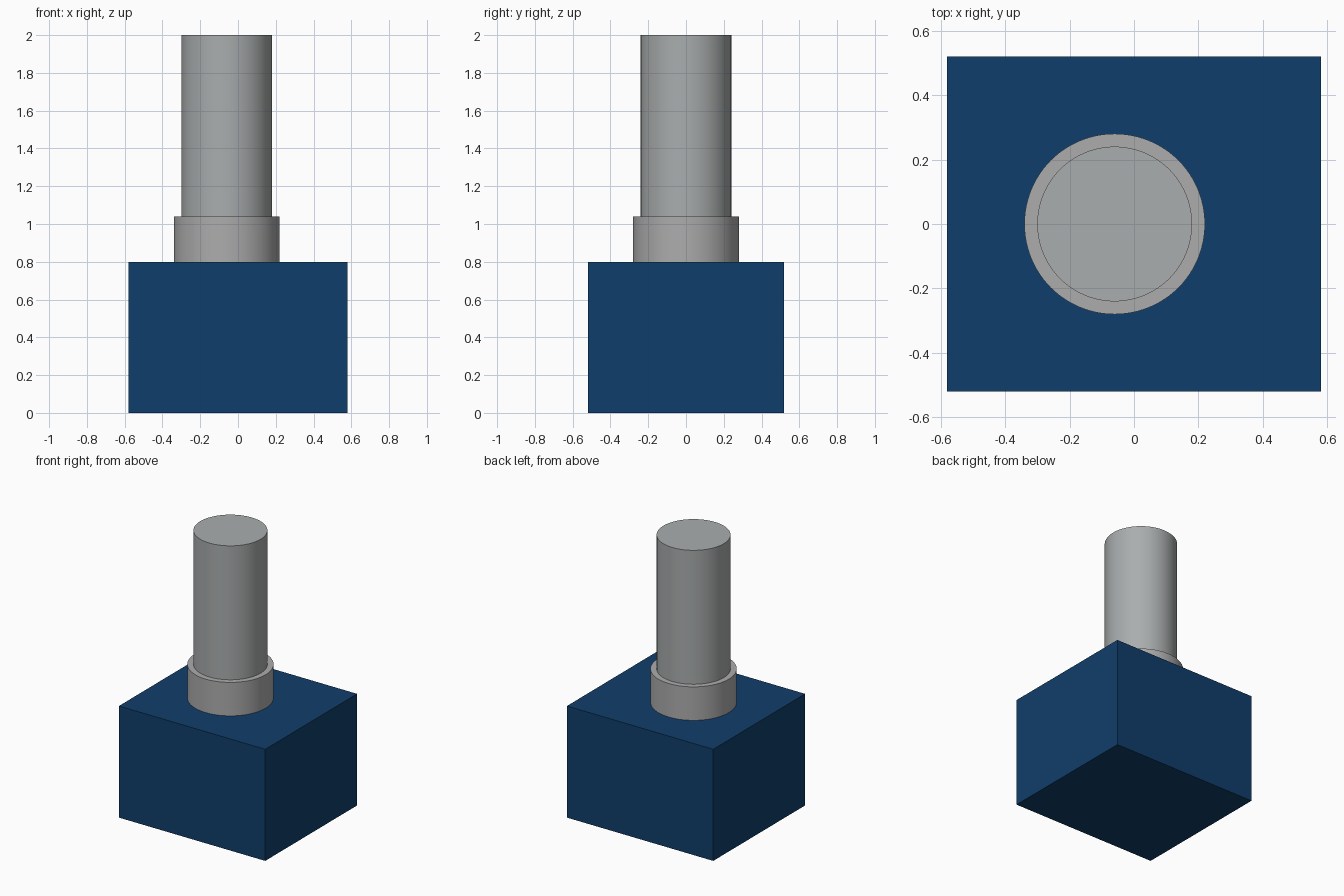
import bpy
import math

cube = bpy.data.objects.get("Cube")
if cube:
    bpy.data.objects.remove(cube, do_unlink=True)


def material(name, color):
    mat = bpy.data.materials.new(name)
    mat.use_nodes = True
    mat.diffuse_color = (*color, 1)
    mat.node_tree.nodes["Principled BSDF"].inputs["Base Color"].default_value = (*color, 1)
    return mat


blue = material("navy blue", (0.005, 0.048, 0.147))
steel = material("steel grey", (0.40, 0.42, 0.42))
collar_grey = material("collar grey", (0.41, 0.415, 0.41))

AXIS_X = -0.06  # the shaft sits off centre on the housing


def cylinder(name, radius, z0, z1, mat):
    bpy.ops.mesh.primitive_cylinder_add(
        vertices=96, radius=radius, depth=z1 - z0,
        location=(AXIS_X, 0, (z0 + z1) / 2))
    obj = bpy.context.object
    obj.name = name
    obj.data.materials.append(mat)
    bpy.ops.object.shade_smooth_by_angle(angle=math.radians(30))
    return obj


# Housing block
bpy.ops.mesh.primitive_cube_add(size=1, location=(0, 0, 0.4))
housing = bpy.context.object
housing.name = "housing_block"
housing.scale = (1.16, 1.04, 0.80)
bpy.ops.object.transform_apply(location=False, rotation=False, scale=True)
housing.data.materials.append(blue)

# Collar and shaft
cylinder("collar", 0.28, 0.80, 1.04, collar_grey)
cylinder("shaft", 0.24, 1.04, 2.00, steel)
